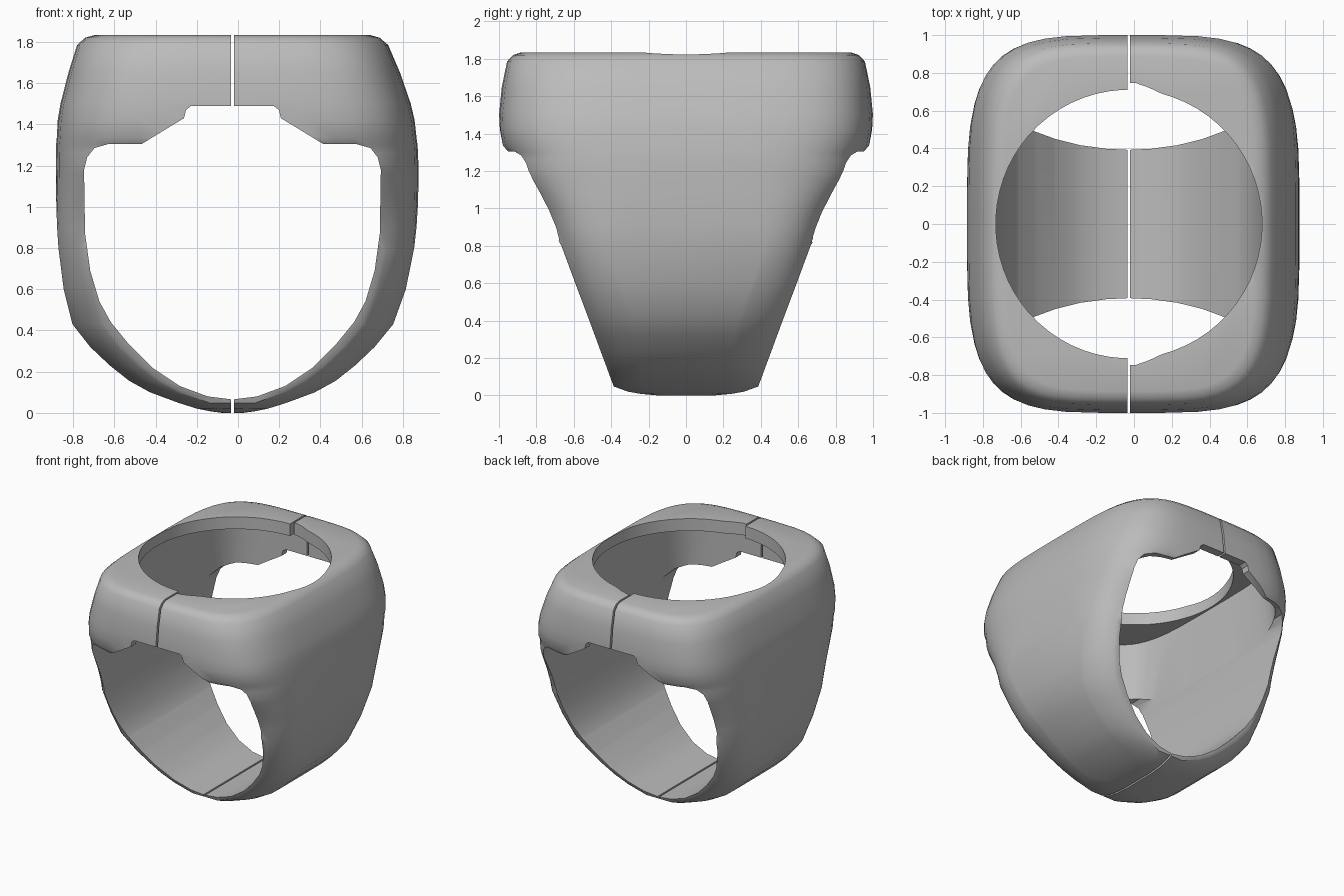
import bpy, bmesh, math

cube = bpy.data.objects.get("Cube")
if cube:
    bpy.data.objects.remove(cube)

SEAM = -0.027      # x of the split between the halves
GAP = 0.014        # width of the split
STEPS = 12         # segments in each rounded corner

metal = bpy.data.materials.new("grey_metal")
metal.use_nodes = True
COLOUR = (0.5, 0.5, 0.5, 1)
metal.diffuse_color = COLOUR
metal.node_tree.nodes["Principled BSDF"].inputs["Base Color"].default_value = COLOUR


def loft(name, rings):
    """Skin a stack of equal-length closed rings and cap both ends."""
    bm = bmesh.new()
    loops = [[bm.verts.new(p) for p in ring] for ring in rings]
    for low, high in zip(loops, loops[1:]):
        for i in range(len(low)):
            j = (i + 1) % len(low)
            bm.faces.new((low[i], low[j], high[j], high[i]))
    bm.faces.new(loops[0][::-1])
    bm.faces.new(loops[-1])
    bmesh.ops.recalc_face_normals(bm, faces=bm.faces)
    mesh = bpy.data.meshes.new(name)
    bm.to_mesh(mesh)
    bm.free()
    obj = bpy.data.objects.new(name, mesh)
    bpy.context.collection.objects.link(obj)
    return obj


def four_way(quarter, cx, z):
    """Mirror a quarter outline (+x side to +y side) into a closed ring."""
    half = quarter + [(-x, y) for x, y in reversed(quarter)]
    full = half + [(-x, -y) for x, y in half]
    return [(cx + x, y, z) for x, y in full]


def chamfer(X, Y, a, b):
    """Softly chamfered corner from (X, a) to (b, Y)."""
    qx, qy = (3 * X + b) / 4, (3 * Y + a) / 4
    pts = []
    for i in range(STEPS + 1):
        t = i / STEPS
        u = 1 - t
        pts.append((u*u*X + 2*u*t*qx + t*t*b, u*u*a + 2*u*t*qy + t*t*Y))
    return pts


def cushion(X, Y, n=4.2):
    """Quarter of a bulging rounded rectangle."""
    pts = []
    for i in range(STEPS + 1):
        t = .03 + (math.pi / 2 - .06) * i / STEPS
        pts.append((X * math.cos(t) ** (2 / n), Y * math.sin(t) ** (2 / n)))
    return pts


# Band: height, half width, half depth, half depth of the flat side
BAND = [
    (0, .05, .15, .08), (.008, .11, .24, .14), (.02, .17, .31, .18),
    (.048, .26, .386, .24), (.1, .4, .406, .24), (.155, .5, .426, .24),
    (.23, .595, .454, .25), (.32, .69, .487, .26), (.43, .778, .528, .29),
    (.6, .83, .592, .35), (.8, .863, .666, .42), (.9, .872, .725, .45),
    (1, .877, .79, .5), (1.08, .879, .853, .55),
]
# Head: height, half width, half depth
HEAD = [
    (1.16, .88, .92), (1.2, .88, .938), (1.26, .879, .95), (1.3, .877, .96),
    (1.335, .873, .985), (1.42, .866, .997), (1.5, .85, 1), (1.65, .805, .985),
    (1.785, .755, .957), (1.82, .715, .925), (1.833, .67, .885),
]


def centre(z):
    return SEAM + .023 * max(0, 1 - ((z - 1.1) / .7) ** 2)


def band_ring(z, X, Y, a):
    """Chamfered section that swells into the cushion section near the head."""
    blend = max(0, (z - .8) / .36)
    low = chamfer(X, Y, a, max(.3 * X, X - .15))
    quarter = [(p[0] + blend * (q[0] - p[0]), p[1] + blend * (q[1] - p[1]))
               for p, q in zip(low, cushion(X, Y))]
    return four_way(quarter, centre(z), z)


def head_ring(z, X, Y):
    return four_way(cushion(X, Y), centre(z), z)


# Finger opening: half outline from bottom centre to top centre
OPENING = [(0, .065), (.12, .08), (.255, .13), (.39, .22), (.5, .33),
           (.59, .44), (.645, .54), (.69, .69), (.715, .87), (.72, 1.18),
           (.705, 1.24), (.67, 1.285), (.6, 1.305), (.44, 1.305),
           (.235, 1.43), (.225, 1.47), (.2, 1.49), (0, 1.49)]


def finger_cutter():
    outline = OPENING + [(-x, z) for x, z in OPENING[-2:0:-1]]
    return loft("finger_cutter", [[(SEAM + x, y, z) for x, z in outline] for y in (-2, 2)])


def cavity_cutter():
    """Hollow of the head, squarer at the bottom than at the top."""
    return loft("cavity_cutter", [four_way(cushion(.719, .932, n), SEAM, z)
                                  for z, n in ((1.19, 6), (1.735, 4.2))])


def top_hole_cutter(side):
    """Round hole; the left half has a small peak beside the split."""
    ring = []
    for i in range(64):
        t = 2 * math.pi * (i + .5) / 64
        peak = .045 * max(0, 1 - abs(math.cos(t)) / .25) if side > 0 else 0
        ring.append(((.705 + peak) * math.cos(t), (.711 + peak) * math.sin(t)))
    return loft("top_hole_cutter", [[(SEAM + x, y, z) for x, y in ring] for z in (1.6, 2.2)])


def split_cutter(side):
    """Block removing everything on the far side of the split."""
    near, far = SEAM + side * GAP / 2, -side * 3
    square = [(near, -3), (far, -3), (far, 3), (near, 3)]
    return loft("split_cutter", [[(x, y, z) for x, y in square] for z in (-1, 3)])


def make_half(name, side):
    half = loft(name, [band_ring(*row) for row in BAND] + [head_ring(*row) for row in HEAD])
    half.data.materials.append(metal)
    cutters = [finger_cutter(), cavity_cutter(), top_hole_cutter(side), split_cutter(side)]
    for cutter in cutters:
        cutter.hide_render = True
        cutter.data.materials.append(metal)
        mod = half.modifiers.new(cutter.name, "BOOLEAN")
        mod.operation = "DIFFERENCE"
        mod.solver = "EXACT"
        mod.object = cutter
    # Bake the cuts, then drop the cutters
    bpy.context.view_layer.update()
    graph = bpy.context.evaluated_depsgraph_get()
    baked = bpy.data.meshes.new_from_object(half.evaluated_get(graph))
    half.modifiers.clear()
    half.data = baked
    for cutter in cutters:
        bpy.data.objects.remove(cutter)
    # Smooth the curved faces and keep the cut edges crisp
    bpy.ops.object.select_all(action="DESELECT")
    half.select_set(True)
    bpy.context.view_layer.objects.active = half
    bpy.ops.object.shade_smooth_by_angle(angle=math.radians(35))


make_half("left_ring_half", 1)
make_half("right_ring_half", -1)
